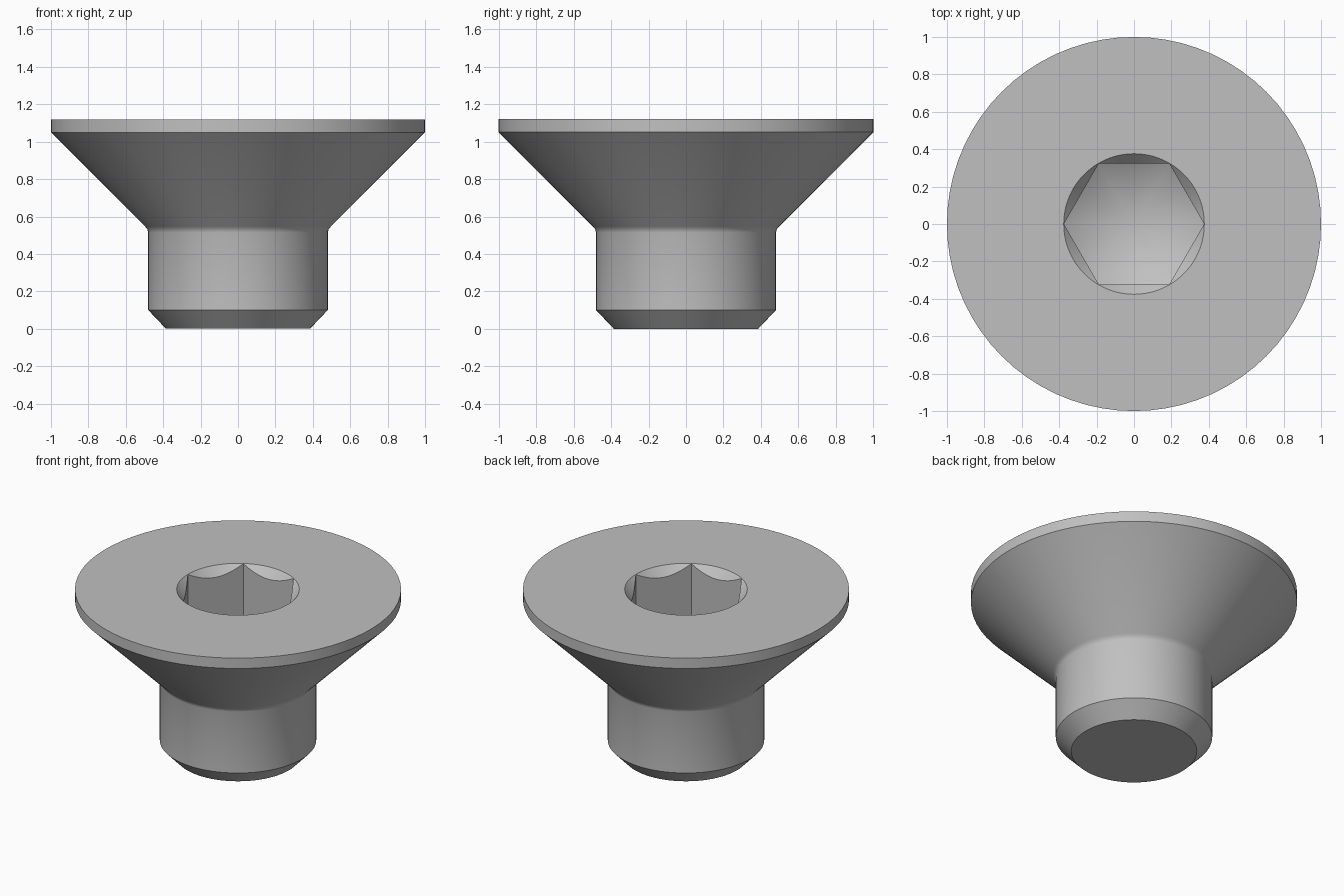
import bpy, bmesh, math

if "Cube" in bpy.data.objects:
    bpy.data.objects.remove(bpy.data.objects["Cube"], do_unlink=True)

SEGMENTS = 72
TOP = 1.12            # height of the flat head
SOCKET_R = 0.375      # corner radius of the hex socket
SOCKET_FLOOR = 0.70   # height where the drill cone meets the socket corners

steel = bpy.data.materials.new("grey steel")
steel.use_nodes = True
colour = (0.53, 0.53, 0.53, 1)
steel.diffuse_color = colour
steel.node_tree.nodes["Principled BSDF"].inputs["Base Color"].default_value = colour


def lathe(name, profile, sides=SEGMENTS):
    """Closed solid turned around z from (radius, height) pairs, bottom to top."""
    bm = bmesh.new()
    rings = []
    for r, z in profile:
        angles = [math.tau * i / sides for i in range(sides)]
        points = [(r * math.cos(a), r * math.sin(a), z) for a in angles] if r else [(0, 0, z)]
        rings.append([bm.verts.new(p) for p in points])
    for low, high in zip(rings, rings[1:]):
        for i in range(sides):
            j = (i + 1) % sides
            if len(low) == 1:
                bm.faces.new((low[0], high[j], high[i]))
            else:
                bm.faces.new((low[i], low[j], high[j], high[i]))
    if len(rings[0]) > 1:
        bm.faces.new(rings[0][::-1])
    bm.faces.new(rings[-1])
    mesh = bpy.data.meshes.new(name)
    bm.to_mesh(mesh)
    bm.free()
    mesh.materials.append(steel)
    obj = bpy.data.objects.new(name, mesh)
    bpy.context.collection.objects.link(obj)
    return obj


def combine(target, cutter, operation):
    """Apply a boolean and discard the cutter."""
    mod = target.modifiers.new("cut", 'BOOLEAN')
    mod.operation, mod.object, mod.solver = operation, cutter, 'EXACT'
    bpy.context.view_layer.objects.active = target
    bpy.ops.object.modifier_apply(modifier=mod.name)
    bpy.data.objects.remove(cutter, do_unlink=True)


# Screw: chamfered tip, shank, small fillet, countersunk cone, rim and flat head
screw = lathe("countersunk_screw", [
    (0.385, 0), (0.48, 0.10), (0.48, 0.515), (0.485, 0.532), (0.497, 0.547),
    (1, 1.05), (1, TOP)])

# Hex socket with a conical drilled floor
socket = lathe("socket_cutter", [(SOCKET_R, 0.3), (SOCKET_R, 1.4)], sides=6)
slope = math.tan(math.radians(30))
drill = lathe("drill_cutter", [
    (0, SOCKET_FLOOR - SOCKET_R * slope), (0.5, SOCKET_FLOOR + (0.5 - SOCKET_R) * slope), (0.5, 1.5)])
combine(socket, drill, 'INTERSECT')
combine(screw, socket, 'DIFFERENCE')

# Conical lead-in around the socket mouth
lead_r = SOCKET_R + 0.001
steep = 1.1
lead_in = lathe("lead_in_cutter", [
    (0, TOP - lead_r * steep), (lead_r + 0.1, TOP + 0.1 * steep)])
combine(screw, lead_in, 'DIFFERENCE')

# Smooth turned surfaces, crisp machined edges
bpy.ops.object.select_all(action='DESELECT')
screw.select_set(True)
bpy.context.view_layer.objects.active = screw
bpy.ops.object.shade_smooth_by_angle(angle=math.radians(30))
